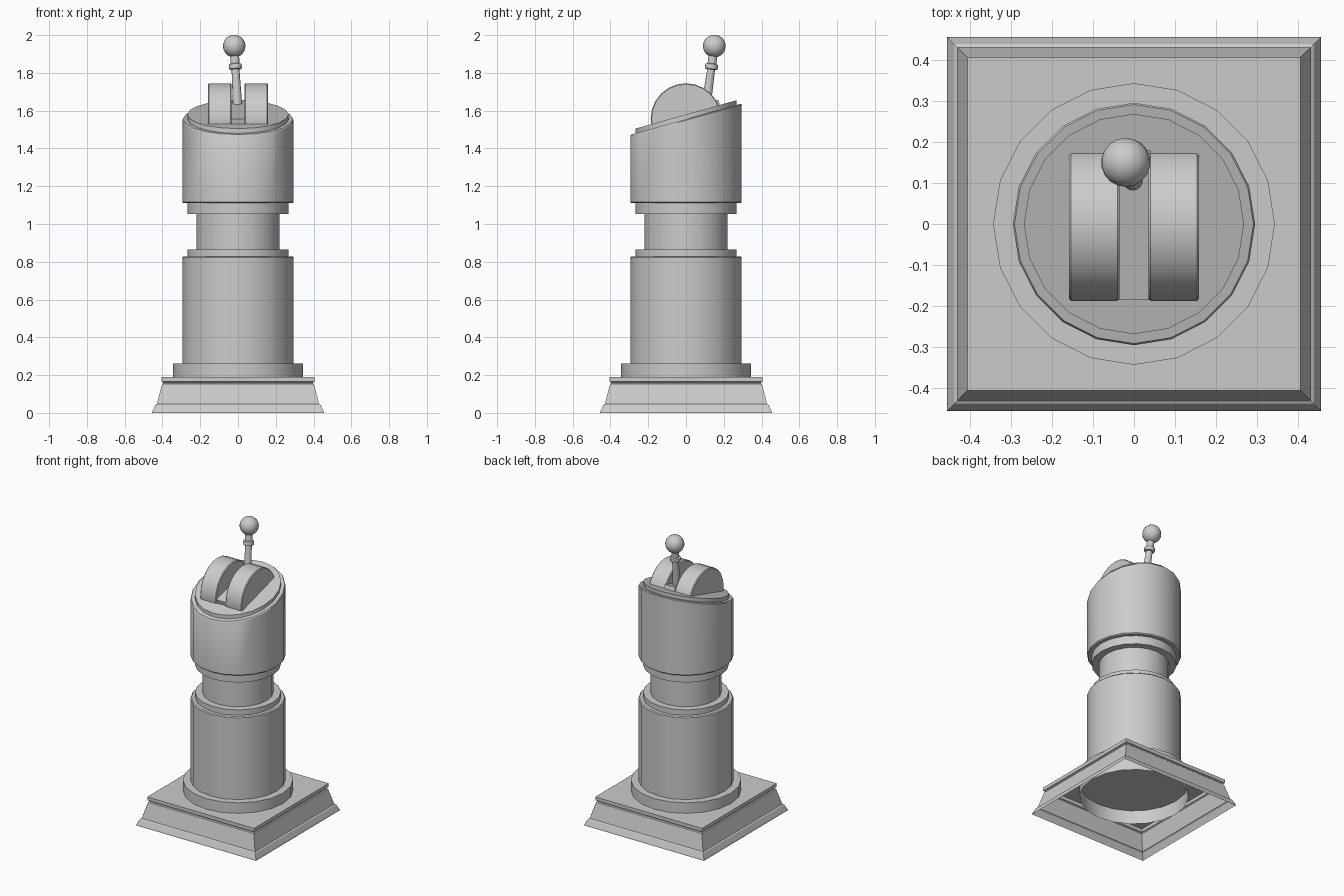
import bpy, bmesh
from math import sin, cos, pi, sqrt, atan
from mathutils import Vector, Matrix

if "Cube" in bpy.data.objects:
    bpy.data.objects.remove(bpy.data.objects["Cube"])

SLOPE = 0.28            # tilt of the control face, rising to the back
TILT = atan(SLOPE)


def finish(name, bm, matrix=Matrix(), smooth=True):
    bmesh.ops.remove_doubles(bm, verts=bm.verts, dist=1e-5)
    bmesh.ops.recalc_face_normals(bm, faces=bm.faces)
    mesh = bpy.data.meshes.new(name)
    bm.to_mesh(mesh)
    bm.free()
    obj = bpy.data.objects.new(name, mesh)
    bpy.context.collection.objects.link(obj)
    obj.matrix_world = matrix
    if smooth:
        bpy.ops.object.select_all(action='DESELECT')
        obj.select_set(True)
        bpy.context.view_layer.objects.active = obj
        bpy.ops.object.shade_smooth_by_angle(angle=0.52)
    return obj


def lathe(name, profile, sides, start=0.0, scale=1.0, matrix=Matrix(), smooth=True):
    """Spin (radius, z[, slope]) points; slope tilts that ring along y."""
    bm = bmesh.new()
    rings = []
    for r, z, *s in profile:
        ring = []
        for i in range(sides):
            a = start + 2 * pi * i / sides
            x, y = r * scale * cos(a), r * scale * sin(a)
            ring.append(bm.verts.new((x, y, z + (s[0] * y if s else 0))))
        rings.append(ring)
    for low, high in zip(rings, rings[1:]):
        for i in range(sides):
            j = (i + 1) % sides
            bm.faces.new((low[i], low[j], high[j], high[i]))
    return finish(name, bm, matrix, smooth)


# Square moulded plinth: an open shell, hollow underneath
lathe("plinth", [(0.455, 0), (0.453, 0.008), (0.438, 0.041), (0.430, 0.046),
                 (0.402, 0.152), (0.396, 0.157), (0.396, 0.162), (0.405, 0.166),
                 (0.405, 0.19), (0, 0.19)],
      4, start=pi / 4, scale=sqrt(2), smooth=False)

# Round foot, an open tube passing through the plinth top
lathe("foot_ring", [(0.343, 0.095), (0.343, 0.262), (0, 0.262)], 20)

# Column with a waist and a slanted top
lathe("column", [(0.295, 0.262), (0.295, 0.822), (0.289, 0.828),
                 (0.267, 0.828), (0.267, 0.864), (0.22, 0.864), (0.22, 1.052),
                 (0.267, 1.052), (0.267, 1.11), (0.289, 1.11), (0.295, 1.116),
                 (0.295, 1.549, SLOPE), (0.291, 1.555, SLOPE),
                 (0.268, 1.555, SLOPE), (0.268, 1.58, SLOPE), (0, 1.58, SLOPE)], 20)

# Pair of drums either side of the lever slot
R, H, B = 0.187, 0.0615, 0.005
for name, x in (("left_drum", -0.0965), ("right_drum", 0.0965)):
    lathe(name, [(0, -H), (R - B, -H), (R, B - H), (R, H - B), (R - B, H), (0, H)], 24,
          matrix=Matrix.Translation((x, 0, 1.558)) @ Matrix.Rotation(pi / 2, 4, 'Y'))

# Low slot plate between the drums, lying on the slanted face
bm = bmesh.new()
bmesh.ops.create_cube(bm, size=1, matrix=Matrix.Diagonal((0.08, 0.37, 0.05, 1)))
finish("slot_plate", bm, Matrix.Translation((0, 0, 1.583)) @ Matrix.Rotation(TILT, 4, 'X'),
       smooth=False)

# Lever rod with collar, leaning up to the ball
foot, ball = Vector((0.0, 0.1, 1.58)), Vector((-0.02, 0.15, 1.942))
lean = (ball - foot).to_track_quat('Z', 'Y').to_matrix().to_4x4()
lathe("lever_rod", [(0, 0), (0.026, 0), (0.021, 0.24), (0.033, 0.243), (0.035, 0.255),
                    (0.033, 0.268), (0.024, 0.272), (0.022, 0.35), (0, 0.35)], 12,
      matrix=Matrix.Translation(foot) @ lean)

# Ball knob
bm = bmesh.new()
bmesh.ops.create_uvsphere(bm, u_segments=18, v_segments=12, radius=0.06)
finish("lever_knob", bm, Matrix.Translation(ball) @ lean)
